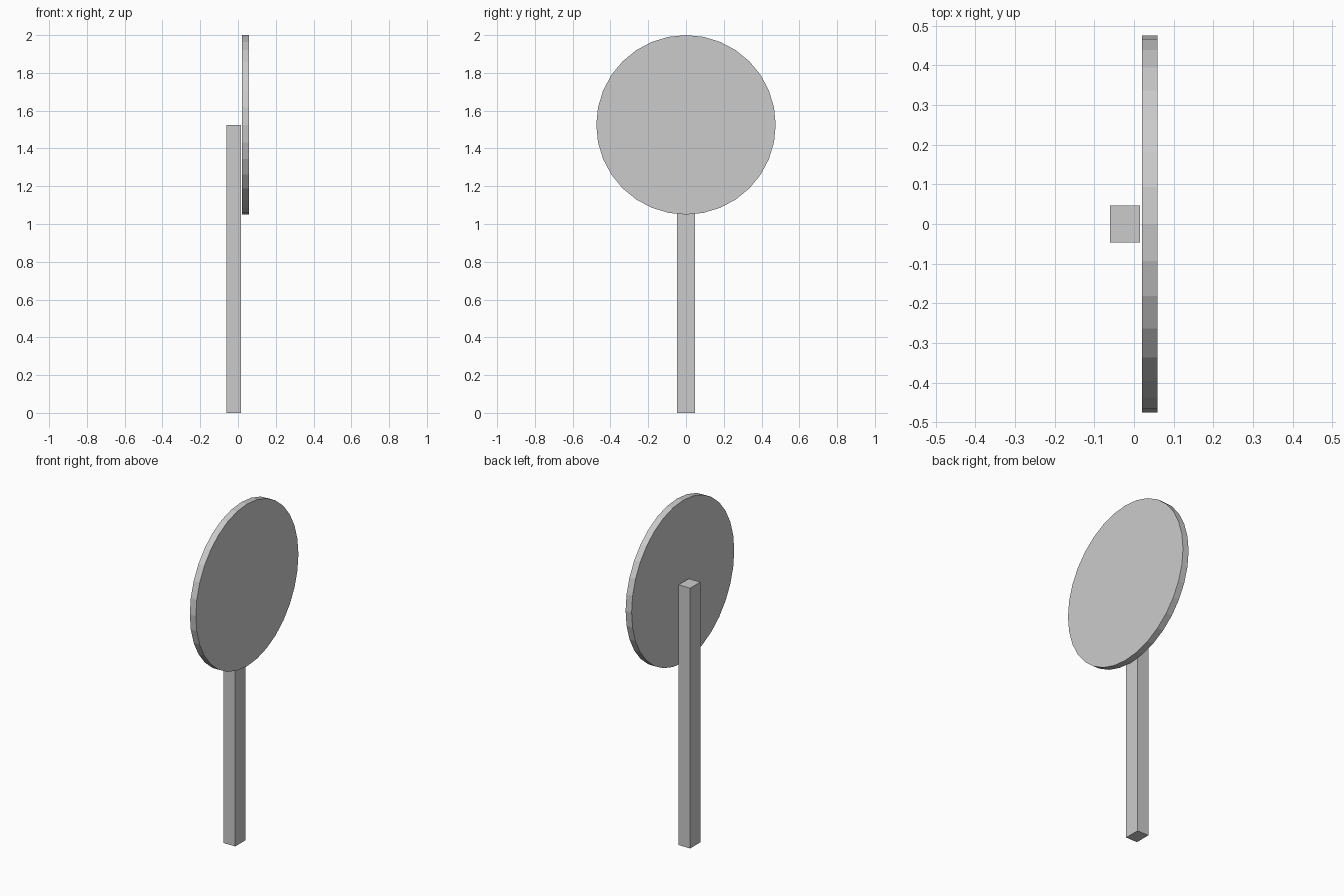
import bpy
from math import pi

if "Cube" in bpy.data.objects:
    bpy.data.objects.remove(bpy.data.objects["Cube"])

DISC_RADIUS = 0.475
DISC_CENTRE_Z = 2.0 - DISC_RADIUS


def apply_transform(obj, name):
    obj.name = name
    obj.data.name = name
    bpy.ops.object.transform_apply(location=False, rotation=True, scale=True)


# Square post, reaching up to the middle of the disc
x0, x1 = -0.06, 0.015
bpy.ops.mesh.primitive_cube_add(size=1, location=((x0 + x1) / 2, 0, DISC_CENTRE_Z / 2))
post = bpy.context.object
post.scale = (x1 - x0, 0.094, DISC_CENTRE_Z)
apply_transform(post, "post")

# Round sign plate, facing +x just in front of the post
x0, x1 = 0.02, 0.059
bpy.ops.mesh.primitive_cylinder_add(
    vertices=32, radius=DISC_RADIUS, depth=x1 - x0,
    location=((x0 + x1) / 2, 0, DISC_CENTRE_Z), rotation=(0, pi / 2, 0))
apply_transform(bpy.context.object, "sign_plate")
